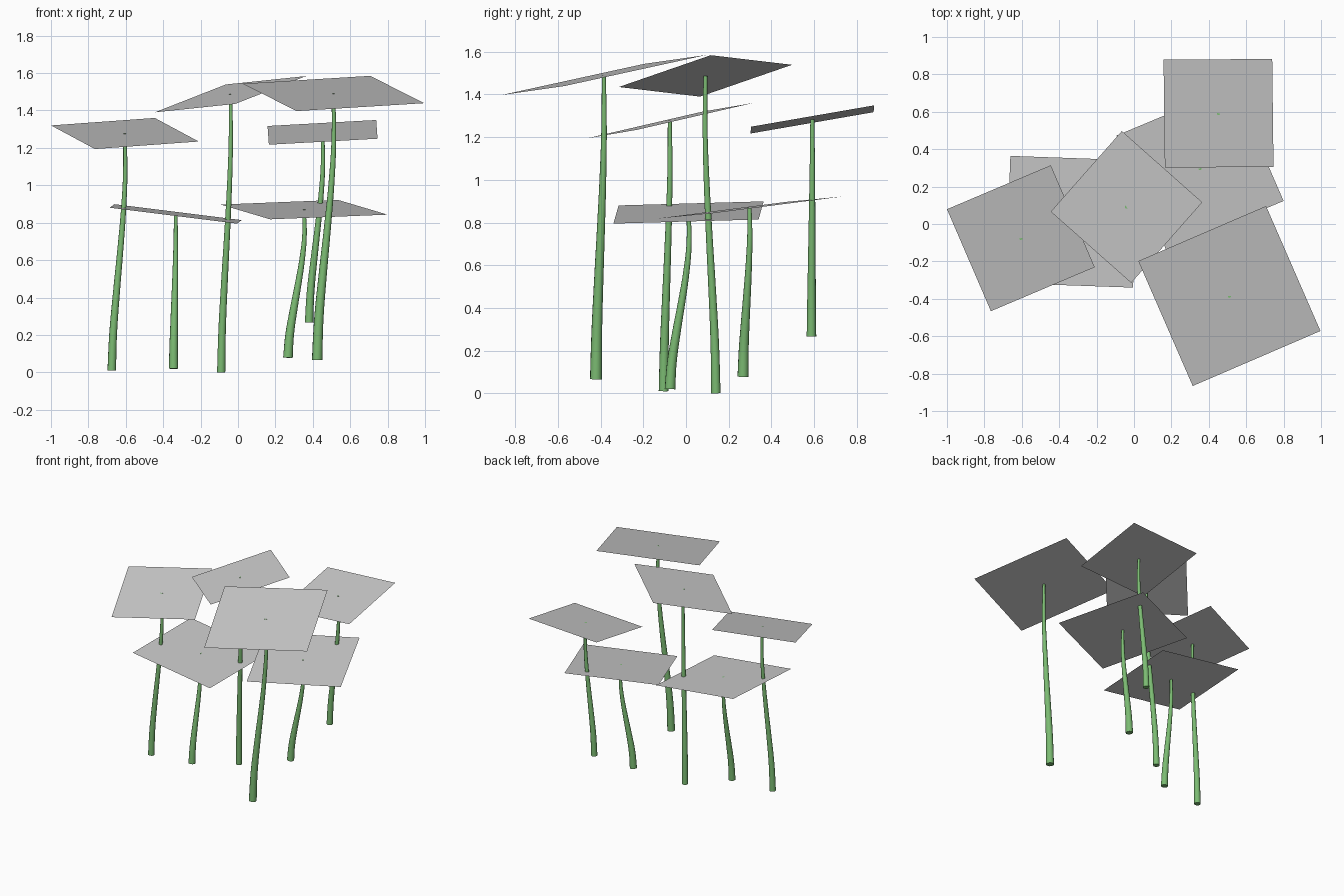
import bpy, math
from mathutils import Vector

if "Cube" in bpy.data.objects:
    bpy.data.objects.remove(bpy.data.objects["Cube"])

green = bpy.data.materials.new("stem_green")
green.diffuse_color = (0.2, 0.5, 0.17, 1)
green.use_nodes = True
green.node_tree.nodes["Principled BSDF"].inputs["Base Color"].default_value = green.diffuse_color

# Shared stem bend: (fraction of height, fraction of sideways lean)
BEND = [(0, 0), (.15, .10), (.33, .36), (.5, .64), (.67, .89), (.83, 1.03), (1, 1)]


def make_stem(name, base, top, r0, r1=0.0095):
    """Tapered, gently S-curved tube from base to leaf centre."""
    cu = bpy.data.curves.new(name, 'CURVE')
    cu.dimensions = '3D'
    cu.bevel_depth = 1.0
    cu.bevel_resolution = 4
    cu.resolution_u = 4
    cu.use_fill_caps = True
    sp = cu.splines.new('BEZIER')
    sp.bezier_points.add(len(BEND) - 1)
    for bp, (t, f) in zip(sp.bezier_points, BEND):
        bp.co = (base[0] + (top[0] - base[0]) * f,
                 base[1] + (top[1] - base[1]) * f,
                 base[2] + (top[2] - base[2]) * t)
        bp.radius = r0 + (r1 - r0) * t
        bp.handle_left_type = bp.handle_right_type = 'AUTO'
    cu.materials.append(green)
    ob = bpy.data.objects.new(name, cu)
    bpy.context.collection.objects.link(ob)
    bpy.ops.object.select_all(action='DESELECT')
    ob.select_set(True)
    bpy.context.view_layer.objects.active = ob
    bpy.ops.object.convert(target='MESH')
    bpy.ops.object.shade_smooth_by_angle(angle=math.radians(40))


def make_leaf(name, centre, p, q):
    """Flat square leaf card given by its centre and two half diagonals."""
    c, p, q = Vector(centre), Vector(p), Vector(q)
    me = bpy.data.meshes.new(name)
    me.from_pydata([tuple(v) for v in (p, q, -p, -q)], [], [(0, 1, 2, 3)])
    ob = bpy.data.objects.new(name, me)
    ob.location = c
    bpy.context.collection.objects.link(ob)


# name: stem base, base radius, leaf centre, half diagonals
PLANTS = {
    "left": ((-.675, -.105, .01), .023, (-.605, -.076, 1.277),
             (.395, -.155, -.043), (.16, .39, .083)),
    "low_left": ((-.345, -.075, .02), .025, (-.333, .012, .847),
                 (.328, -.352, -.052), (.353, .328, -.033)),
    "centre": ((-.09, .14, 0), .0225, (-.04, .091, 1.487),
               (.405, .025, .097), (-.025, .406, .052)),
    "low_right": ((.267, .267, .078), .026, (.353, .298, .87),
                  (.447, -.175, -.027), (.181, .437, .052)),
    "back_right": ((.38, .588, .266), .0225, (.452, .592, 1.283),
                   (.294, -.287, -.034), (.287, .29, .066)),
    "front_right": ((.423, -.422, .066), .028, (.51, -.385, 1.491),
                    (.487, -.187, -.052), (.196, .481, .094)),
}

for name, (base, radius, centre, p, q) in PLANTS.items():
    make_stem(name + "_stem", base, centre, radius)
    make_leaf(name + "_leaf", centre, p, q)
